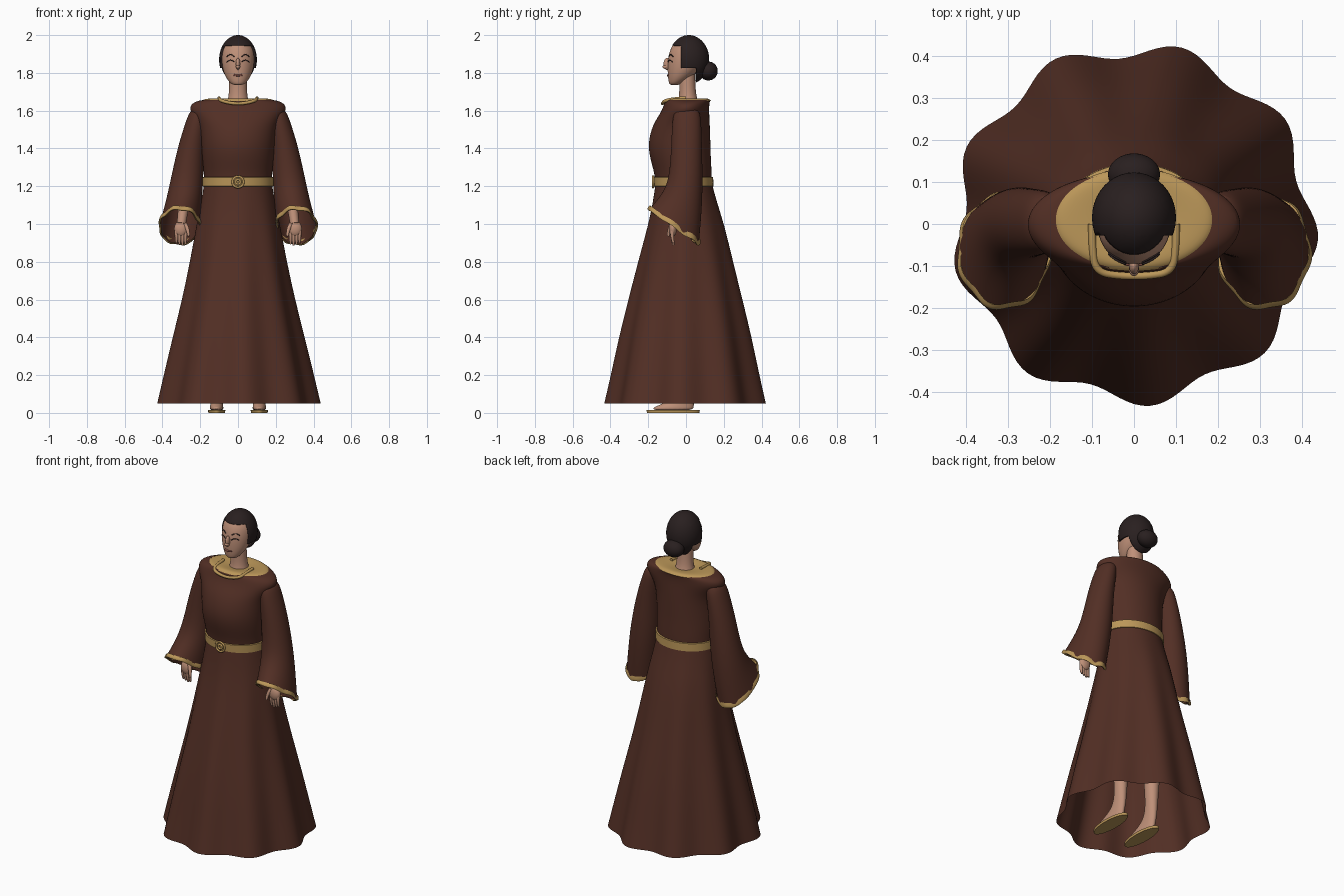
import bpy, bmesh
from math import sin, cos, pi, radians
from mathutils import Vector

old = bpy.data.objects.get("Cube")
if old:
    bpy.data.objects.remove(old, do_unlink=True)


def material(name, rgb):
    m = bpy.data.materials.new(name)
    m.use_nodes = True
    m.diffuse_color = (*rgb, 1)
    bsdf = m.node_tree.nodes["Principled BSDF"]
    bsdf.inputs["Base Color"].default_value = (*rgb, 1)
    bsdf.inputs["Roughness"].default_value = 0.8
    return m


BROWN = material("brown cloth", (0.085, 0.028, 0.018))
GOLD = material("gold trim", (0.50, 0.31, 0.10))
SKIN = material("skin", (0.52, 0.28, 0.19))
HAIR = material("dark hair", (0.022, 0.014, 0.014))
LIP = material("lips", (0.28, 0.10, 0.08))


def activate(ob):
    bpy.ops.object.select_all(action='DESELECT')
    ob.select_set(True)
    bpy.context.view_layer.objects.active = ob


def finish(name, bm, mat, subdiv=0):
    bmesh.ops.recalc_face_normals(bm, faces=bm.faces)
    me = bpy.data.meshes.new(name)
    bm.to_mesh(me)
    bm.free()
    me.materials.append(mat)
    ob = bpy.data.objects.new(name, me)
    bpy.context.collection.objects.link(ob)
    activate(ob)
    bpy.ops.object.shade_smooth_by_angle(angle=radians(50))
    if subdiv:
        mod = ob.modifiers.new("smooth", 'SUBSURF')
        mod.levels = mod.render_levels = subdiv
    return ob


def loft(name, rings, mat, segs=24, caps=(False, False), subdiv=2, wave=None):
    """Rings of (z, rx, ry, cx, cy, front lift); wave(angle, z) adds to the radius."""
    bm = bmesh.new()
    loops = []
    for z, rx, ry, cx, cy, lift in rings:
        loop = []
        for i in range(segs):
            a = 2 * pi * i / segs
            w = wave(a, z) if wave else 0
            loop.append(bm.verts.new((cx + (rx + w) * cos(a), cy + (ry + w) * sin(a),
                                      z - lift * sin(a) + w)) if lift else
                        bm.verts.new((cx + (rx + w) * cos(a), cy + (ry + w) * sin(a), z)))
        loops.append(loop)
    for a, b in zip(loops, loops[1:]):
        for i in range(segs):
            j = (i + 1) % segs
            bm.faces.new((a[i], a[j], b[j], b[i]))
    for cap, loop in zip(caps, (loops[0], loops[-1])):
        if cap:
            bm.faces.new(loop)
    return finish(name, bm, mat, subdiv)


def centred(rows):
    return [(z, rx, ry, 0, cy, 0) for z, rx, ry, cy in rows]


def ball(name, centre, radii, mat):
    bm = bmesh.new()
    bmesh.ops.create_uvsphere(bm, u_segments=32, v_segments=20, radius=1)
    bmesh.ops.scale(bm, vec=radii, verts=bm.verts)
    bmesh.ops.translate(bm, vec=centre, verts=bm.verts)
    return finish(name, bm, mat)


def tube(name, points, radius, mat, closed=False, tip=1.0):
    cu = bpy.data.curves.new(name, 'CURVE')
    cu.dimensions = '3D'
    cu.bevel_depth = radius
    cu.bevel_resolution = 3
    cu.use_fill_caps = True
    sp = cu.splines.new('NURBS')
    sp.points.add(len(points) - 1)
    for p, co in zip(sp.points, points):
        p.co = (*co, 1)
    sp.points[-1].radius = tip
    sp.order_u = 3
    sp.resolution_u = 6
    sp.use_endpoint_u = not closed
    sp.use_cyclic_u = closed
    cu.materials.append(mat)
    ob = bpy.data.objects.new(name, cu)
    bpy.context.collection.objects.link(ob)
    activate(ob)
    bpy.ops.object.convert(target='MESH')
    bpy.ops.object.shade_smooth_by_angle(angle=radians(50))
    return ob


# Skirt: flared, with nine folds that deepen towards the hem
def folds(a, z):
    return 0.022 * max(0, (1.2 - z) / 1.15) ** 1.4 * cos(9 * (a - radians(275)))


loft("skirt", centred([
    (0.05, 0.42, 0.415, 0), (0.2, 0.388, 0.383, 0), (0.4, 0.343, 0.345, 0),
    (0.6, 0.295, 0.298, 0), (0.8, 0.255, 0.25, 0), (1.0, 0.22, 0.2, 0.003),
    (1.12, 0.195, 0.168, -0.006), (1.22, 0.178, 0.148, -0.012)]),
    BROWN, segs=72, subdiv=1, wave=folds)

# Bodice with rounded shoulder roll
loft("bodice", centred([
    (1.2, 0.178, 0.149, -0.012), (1.27, 0.181, 0.152, -0.015), (1.35, 0.19, 0.162, -0.03),
    (1.43, 0.195, 0.166, -0.036), (1.52, 0.203, 0.153, -0.026), (1.575, 0.238, 0.134, -0.01),
    (1.605, 0.258, 0.125, -0.002), (1.635, 0.25, 0.12, 0.004), (1.652, 0.215, 0.12, 0.008),
    (1.656, 0.187, 0.119, 0.01)]), BROWN, segs=32)

# Gold yoke and rolled collar
loft("yoke", centred([
    (1.652, 0.191, 0.123, 0.01), (1.664, 0.178, 0.112, 0.01),
    (1.665, 0.11, 0.088, 0.01), (1.655, 0.045, 0.04, 0.008)]), GOLD, segs=32)
arc = [(0.1, 0.0, 1.667), (0.1, -0.06, 1.664), (0.09, -0.115, 1.652), (0.03, -0.124, 1.638)]
tube("collar", arc + [(-x, y, z) for x, y, z in reversed(arc)], 0.009, GOLD)

# Belt and round buckle
loft("belt", centred([
    (1.198, 0.18, 0.15, -0.012), (1.2, 0.187, 0.157, -0.012), (1.247, 0.187, 0.158, -0.014),
    (1.249, 0.178, 0.15, -0.014)]), GOLD, segs=64, subdiv=0)
for label, r, thick in (("buckle_ring", 0.03, 0.006), ("buckle_centre", 0.013, 0.006)):
    tube(label, [(r * cos(i * pi / 6), -0.174, 1.223 + r * sin(i * pi / 6)) for i in range(12)],
         thick, GOLD, closed=True)

# Neck and head
loft("neck", centred([
    (1.63, 0.062, 0.06, 0.012), (1.665, 0.052, 0.048, 0.01),
    (1.71, 0.047, 0.043, 0.008), (1.8, 0.047, 0.043, 0.005)]), SKIN)
face = [(1.735, 0.024, 0.022, -0.062), (1.746, 0.043, 0.038, -0.053),
        (1.78, 0.067, 0.066, -0.03), (1.82, 0.082, 0.086, -0.012),
        (1.87, 0.09, 0.1, 0.003), (1.92, 0.087, 0.094, 0.008),
        (1.96, 0.068, 0.076, 0.012), (1.985, 0.036, 0.042, 0.015)]
loft("head", centred(face), SKIN, segs=32, caps=(True, True))


def on_face(x, z):
    """Point on the front of the head at the given x and height."""
    for lo, hi in zip(face, face[1:]):
        if lo[0] <= z <= hi[0]:
            t = (z - lo[0]) / (hi[0] - lo[0])
            rx, ry, cy = (p + (q - p) * t for p, q in zip(lo[1:], hi[1:]))
            return (x, cy - ry * (1 - (x / rx) ** 2) ** 0.5 - 0.0005, z)


for s, side in ((1, "left"), (-1, "right")):
    for label, z, lift in (("eyebrow", 1.886, 0.012), ("closed_eye", 1.858, 0.01)):
        tube(f"{side}_{label}", [on_face(s * (0.02 + 0.01 * i), z + lift * sin(pi * i / 4))
                                 for i in range(5)], 0.0025, HAIR)
ball("nose", (0, -0.099, 1.847), (0.012, 0.02, 0.032), SKIN)
ball("nose_tip", (0, -0.108, 1.832), (0.012, 0.016, 0.011), SKIN)
tube("mouth", [on_face(0.011 * i, 1.785 + 0.002 * abs(i)) for i in range(-2, 3)], 0.005, LIP)

# Hair cap: an ellipsoid cut along the hairline, with the face opening removed
bm = bmesh.new()
bmesh.ops.create_uvsphere(bm, u_segments=40, v_segments=28, radius=1)
bmesh.ops.scale(bm, vec=(0.1, 0.108, 0.13), verts=bm.verts)
bmesh.ops.translate(bm, vec=(0, 0.015, 1.87), verts=bm.verts)
for co, no in (((0, 0, 1.945), (0, 0, 1)), ((0, 0, 1.825), (0, 0, 1)),
               ((0, -0.027, 0), (0, 1, 0)), ((0, 0.055, 0), (0, 1, 0))):
    bmesh.ops.bisect_plane(bm, geom=bm.verts[:] + bm.edges[:] + bm.faces[:],
                           plane_co=co, plane_no=no)
gone = []
for f in bm.faces:
    c = f.calc_center_median()
    if (c.y < -0.027 and c.z < 1.945) or (c.y < 0.055 and c.z < 1.825):
        gone.append(f)
bmesh.ops.delete(bm, geom=gone, context='FACES')
hair = finish("hair_cap", bm, HAIR)
shell = hair.modifiers.new("thickness", 'SOLIDIFY')
shell.thickness = 0.01
ball("hair_bun", (0, 0.118, 1.81), (0.062, 0.05, 0.05), HAIR)


# Arms, hands, legs and sandals
def ripple(a, z):
    return 0.005 * cos(7 * a + 0.6)


for s, side in ((1, "left"), (-1, "right")):
    loft(f"{side}_sleeve", [
        (1.615, 0.025, 0.035, s * 0.2, 0.005, 0), (1.6, 0.05, 0.068, s * 0.205, 0.005, 0),
        (1.54, 0.058, 0.078, s * 0.22, 0.004, 0), (1.4, 0.072, 0.082, s * 0.25, 0.003, 0),
        (1.22, 0.088, 0.09, s * 0.272, 0.0, 0.01), (1.1, 0.097, 0.108, s * 0.29, -0.025, 0.05),
        (0.985, 0.107, 0.133, s * 0.31, -0.064, 0.093)],
        BROWN, caps=(True, False))
    loft(f"{side}_cuff", [
        (1.008, 0.106, 0.132, s * 0.307, -0.06, 0.09), (0.995, 0.111, 0.139, s * 0.309, -0.064, 0.094),
        (0.978, 0.112, 0.14, s * 0.311, -0.067, 0.096), (0.985, 0.1, 0.126, s * 0.31, -0.063, 0.09)],
        GOLD, segs=42, subdiv=1, wave=ripple)
    tube(f"{side}_forearm", [(s * 0.265, 0.0, 1.3), (s * 0.28, -0.02, 1.15),
                             (s * 0.3, -0.068, 1.0)], 0.032, SKIN, tip=0.75)
    ball(f"{side}_palm", (s * 0.302, -0.07, 0.975), (0.036, 0.021, 0.042), SKIN)
    for i in range(4):
        x = s * (0.278 + 0.016 * i)
        low = 0.888 + 0.006 * abs(i - 1)
        tube(f"{side}_finger_{i + 1}", [(x, -0.072, 0.97), (x, -0.076, 0.93), (x, -0.066, low)],
             0.01, SKIN, tip=0.6)
    tube(f"{side}_thumb", [(s * 0.28, -0.075, 1.0), (s * 0.262, -0.09, 0.97),
                           (s * 0.262, -0.095, 0.935)], 0.011, SKIN, tip=0.6)

    x = s * 0.113
    loft(f"{side}_leg", [
        (0.012, 0.036, 0.11, x, -0.072, 0), (0.03, 0.036, 0.108, x, -0.068, 0),
        (0.055, 0.032, 0.075, x, -0.03, 0), (0.1, 0.029, 0.045, x, 0.01, 0),
        (0.2, 0.034, 0.038, x, 0.02, 0), (0.4, 0.05, 0.052, x, 0.02, 0),
        (0.7, 0.06, 0.06, s * 0.1, 0.01, 0)], SKIN, caps=(True, True))
    loft(f"{side}_sandal_sole", [
        (0.0, 0.044, 0.138, x, -0.068, 0), (0.014, 0.046, 0.141, x, -0.068, 0)],
        GOLD, segs=40, caps=(True, True), subdiv=0)
